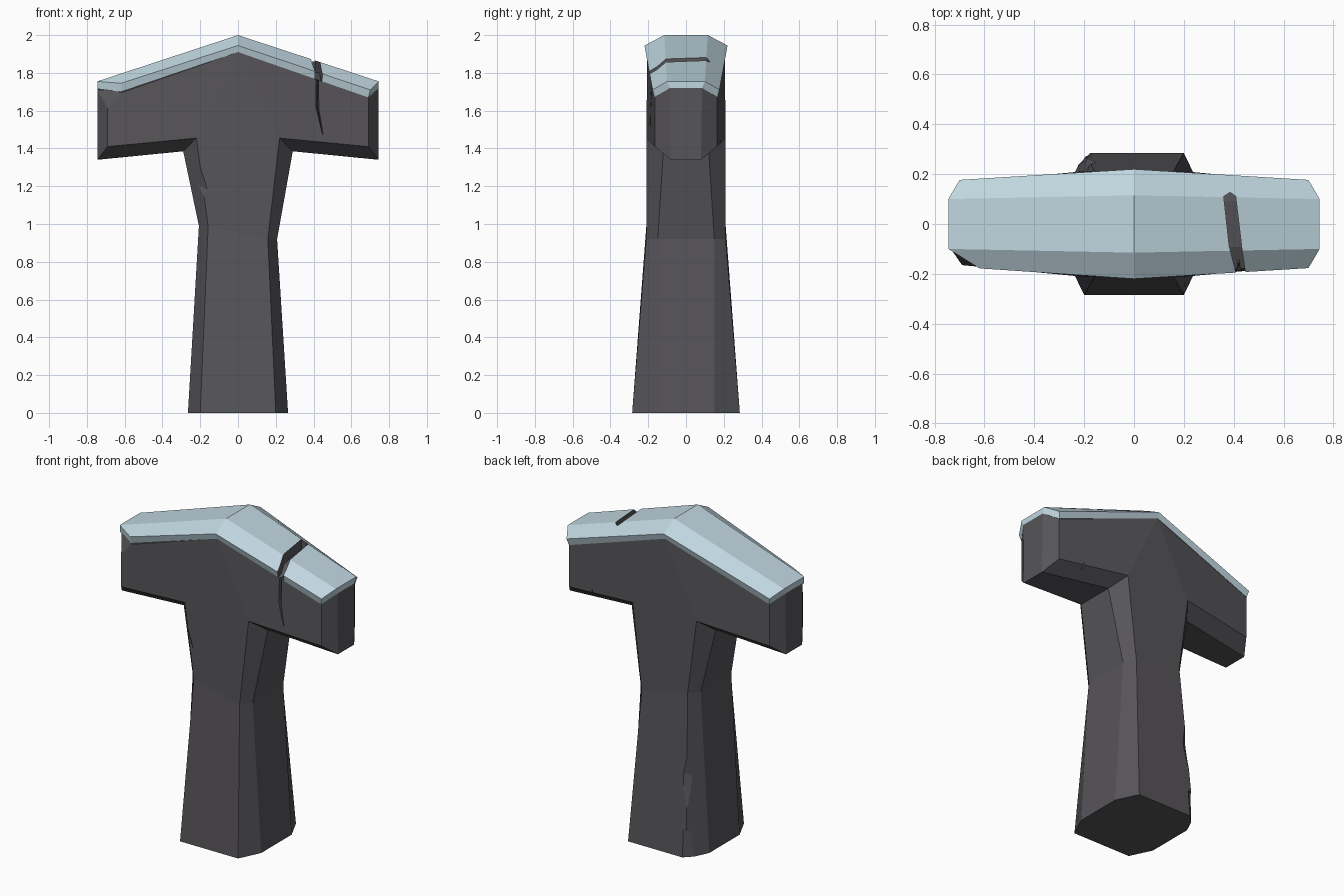
import bpy, bmesh

if "Cube" in bpy.data.objects:
    bpy.data.objects.remove(bpy.data.objects["Cube"])


def material(name, rgb):
    m = bpy.data.materials.new(name)
    m.diffuse_color = (*rgb, 1)
    m.use_nodes = True
    m.node_tree.nodes["Principled BSDF"].inputs["Base Color"].default_value = m.diffuse_color
    return m


STONE = material("dark stone", (0.093, 0.089, 0.098))
ICE = material("pale ice", (0.53, 0.675, 0.745))


def add_object(name, bm, mats):
    bmesh.ops.recalc_face_normals(bm, faces=bm.faces)
    me = bpy.data.meshes.new(name)
    bm.to_mesh(me)
    bm.free()
    for m in mats:
        me.materials.append(m)
    ob = bpy.data.objects.new(name, me)
    bpy.context.collection.objects.link(ob)
    return ob


def carve(ob, hulls):
    """Cut a list of convex wedges out of an object; cut walls are stone."""
    cutters = []
    for pts in hulls:
        bm = bmesh.new()
        bmesh.ops.convex_hull(bm, input=[bm.verts.new(p) for p in pts])
        for f in bm.faces:
            f.material_index = len(ob.data.materials) - 1
        c = add_object("cutter", bm, ob.data.materials[:])
        c.hide_render = True
        mod = ob.modifiers.new("cut", 'BOOLEAN')
        mod.operation, mod.solver, mod.object = 'DIFFERENCE', 'EXACT', c
        cutters.append(c)
    bpy.context.view_layer.update()
    dg = bpy.context.evaluated_depsgraph_get()
    mesh = bpy.data.meshes.new_from_object(ob.evaluated_get(dg))
    ob.modifiers.clear()
    ob.data = mesh
    for c in cutters:
        bpy.data.objects.remove(c)


def prism(plan, z0, z1):
    return [(x, y, z) for x, y in plan for z in (z0, z1)]


# Stone T: each station has an outer (x, y, z) and a front-edge (x, y, z)
def stations(waist):
    return [
        ((.265, .15, 0), (.20, .285, 0)),
        ((.207, .15, waist), (.158, .21, waist)),
        ((.29, .12, 1.385), (.22, .21, 1.455)),
        ((.745, .08, 1.34), (.69, .165, 1.41)),
        ((.745, .085, 1.72), (.69, .165, 1.67)),
    ]


right = stations(.92)
left = [tuple((-x, y, z) for x, y, z in s) for s in reversed(stations(.99))]
loop = right + [((0, .1, 1.91), (0, .205, 1.91))] + left

bm = bmesh.new()
rings = []
for (ox, oy, oz), (ix, iy, iz) in loop:
    rings.append([bm.verts.new(p) for p in (
        (ix, -iy, iz), (ox, -oy, oz), (ox, oy, oz), (ix, iy, iz))])
for i, a in enumerate(rings):
    b = rings[(i + 1) % len(rings)]
    for k in range(3):
        bm.faces.new((a[k], a[k + 1], b[k + 1], b[k]))
for k in (0, 3):  # front and back panels
    for ids in ((0, 1, 9, 10), (1, 2, 8, 9), (2, 5, 8), (2, 3, 4, 5), (8, 5, 6, 7)):
        bm.faces.new([rings[i][k] for i in ids])
stone = add_object("stone_post", bm, [STONE])

carve(stone, [
    # long crack on the right arm, upper and tapering lower half
    prism([(.40, -.26), (.44, -.26), (.42, -.14)], 1.62, 1.9),
    [(.395, -.26, 1.63), (.437, -.26, 1.63), (.418, -.15, 1.63), (.45, -.26, 1.46),
     (.45, -.18, 1.47)],
    # nick on the left front edge of the shaft
    [(-.225, -.22, 1.40), (-.155, -.215, 1.18), (-.18, -.22, 1.09),
     (-.24, -.16, 1.22), (-.30, -.25, 1.22), (-.195, -.205, 1.27)],
    # notch under the right arm at the back
    [(.46, .25, 1.33), (.57, .25, 1.33), (.52, .25, 1.54), (.52, .12, 1.36)],
    # chipped back left edge of the shaft
    [(-.165, .30, -.05), (-.24, .225, -.05), (-.3, .35, -.05),
     (-.17, .273, .17), (-.212, .245, .17), (-.25, .33, .19)],
    [(-.178, .238, .63), (-.15, .25, .5), (-.205, .21, .5), (-.15, .26, .42),
     (-.21, .22, .42), (-.187, .262, .30), (-.25, .32, .5)],
    # chipped top corner at the left front
    [(-.70, -.166, 1.6), (-.75, -.08, 1.71), (-.6, -.172, 1.71), (-.8, -.28, 1.71)],
])

# Ice cap: rows run along y; each section has top edge, brow and lower edge
bm = bmesh.new()


def half(sx, sy):
    """Top, brow and lower points at the end of one arm, on one side."""
    if sx < 0 and sy < 0:  # broken corner
        pts = ((.745, .1, 1.755), (.62, .178, 1.745), (.62, .168, 1.70), (.745, .10, 1.715))
    else:
        pts = ((.745, .1, 1.755), (.70, .177, 1.71), (.69, .167, 1.67), (.745, .085, 1.72))
    return [bm.verts.new((sx * x, sy * y, z)) for x, y, z in pts]


mid = {s: [bm.verts.new((0, s * y, z)) for y, z in ((.115, 2.0), (.22, 1.945), (.208, 1.91))]
       for s in (-1, 1)}
for sx in (-1, 1):
    ends = {s: half(sx, s) for s in (-1, 1)}
    for s in (-1, 1):
        e, m = ends[s], mid[s]
        bm.faces.new((m[0], m[1], e[1], e[0]))
        bm.faces.new((m[1], m[2], e[2], e[1]))
        bm.faces.new((e[0], e[1], e[2], e[3]))
    f, b = ends[-1], ends[1]
    bm.faces.new((mid[-1][0], mid[1][0], b[0], f[0]))          # top
    bm.faces.new((f[0], b[0], b[3], f[3]))                     # end
    bm.faces.new((mid[-1][2], mid[1][2], b[2], b[3], f[3], f[2]))  # underside
cap = add_object("ice_cap", bm, [ICE, STONE])

# split across the cap
carve(cap, [
    prism([(.36, .11), (.385, .127), (.408, .112), (.432, -.09), (.382, -.09)], 1.5, 2.1),
    prism([(.38, -.08), (.43, -.08), (.457, -.26), (.425, -.26)], 1.5, 2.1),
])
